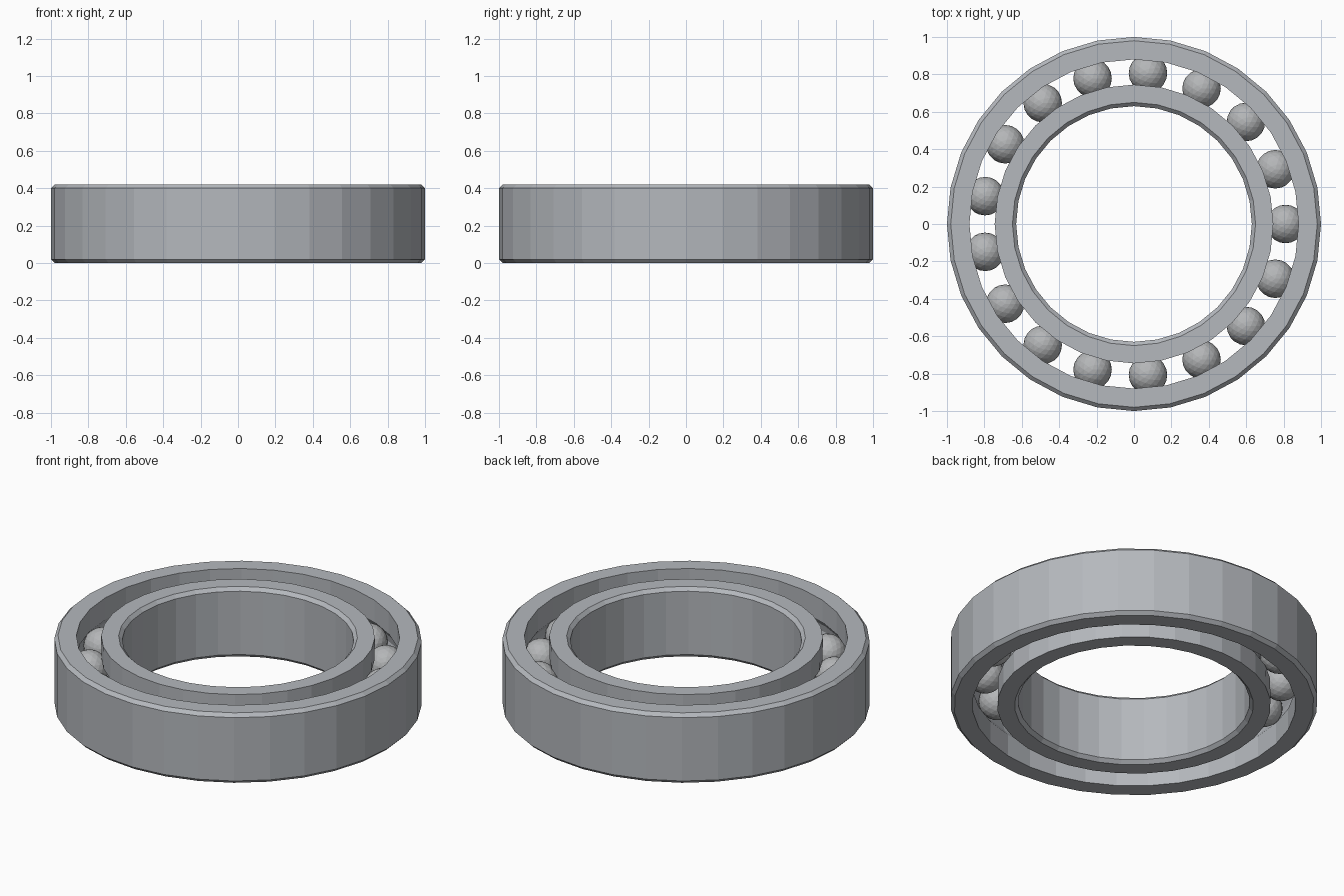
import bpy
from math import sin, cos, pi, radians

cube = bpy.data.objects.get("Cube")
if cube:
    bpy.data.objects.remove(cube)

HEIGHT, BEVEL = 0.42, 0.02
MID = HEIGHT / 2
PITCH, BALL, COUNT, SIDES = 0.81, 0.103, 17, 32


def material(name, colour):
    m = bpy.data.materials.new(name)
    m.use_nodes = True
    m.diffuse_color = colour
    m.node_tree.nodes["Principled BSDF"].inputs["Base Color"].default_value = colour
    return m


steel = material("steel grey", (0.46, 0.48, 0.51, 1))
ball_steel = material("ball grey", (0.46, 0.47, 0.48, 1))


def ring(name, rim, race):
    """Lathe a bevelled ring: rim is the plain wall, race the grooved wall."""
    d = 1 if race > rim else -1
    reach = abs(race - PITCH)
    profile = [(race, 0), (rim + d * BEVEL, 0), (rim, BEVEL),
               (rim, HEIGHT - BEVEL), (rim + d * BEVEL, HEIGHT), (race, HEIGHT)]
    # Rounded ball track, from top to bottom
    for a in (50, 25, 0, -25, -50):
        t = radians(a)
        depth = max(BALL * cos(t) - reach, 0)
        profile.append((race - d * depth, MID + BALL * sin(t)))
    n = len(profile)
    verts = [(r * cos(2 * pi * i / SIDES), r * sin(2 * pi * i / SIDES), z)
             for i in range(SIDES) for r, z in profile]
    faces = []
    for i in range(SIDES):
        a, b = i * n, (i + 1) % SIDES * n
        for j in range(n):
            k = (j + 1) % n
            quad = (a + j, a + k, b + k, b + j)
            faces.append(quad if d < 0 else quad[::-1])
    mesh = bpy.data.meshes.new(name)
    mesh.from_pydata(verts, [], faces)
    mesh.materials.append(steel)
    bpy.context.collection.objects.link(bpy.data.objects.new(name, mesh))


ring("outer_ring", 1.0, 0.88)
ring("inner_ring", 0.63, 0.745)

# Faceted balls, sharing one mesh
for i in range(COUNT):
    t = 2 * pi * i / COUNT
    place = (PITCH * cos(t), PITCH * sin(t), MID)
    if i == 0:
        bpy.ops.mesh.primitive_ico_sphere_add(subdivisions=3, radius=BALL, location=place)
        first = bpy.context.object
        first.data.materials.append(ball_steel)
        first.name = "ball_1"
    else:
        copy = first.copy()
        copy.name = f"ball_{i + 1}"
        copy.location = place
        bpy.context.collection.objects.link(copy)
